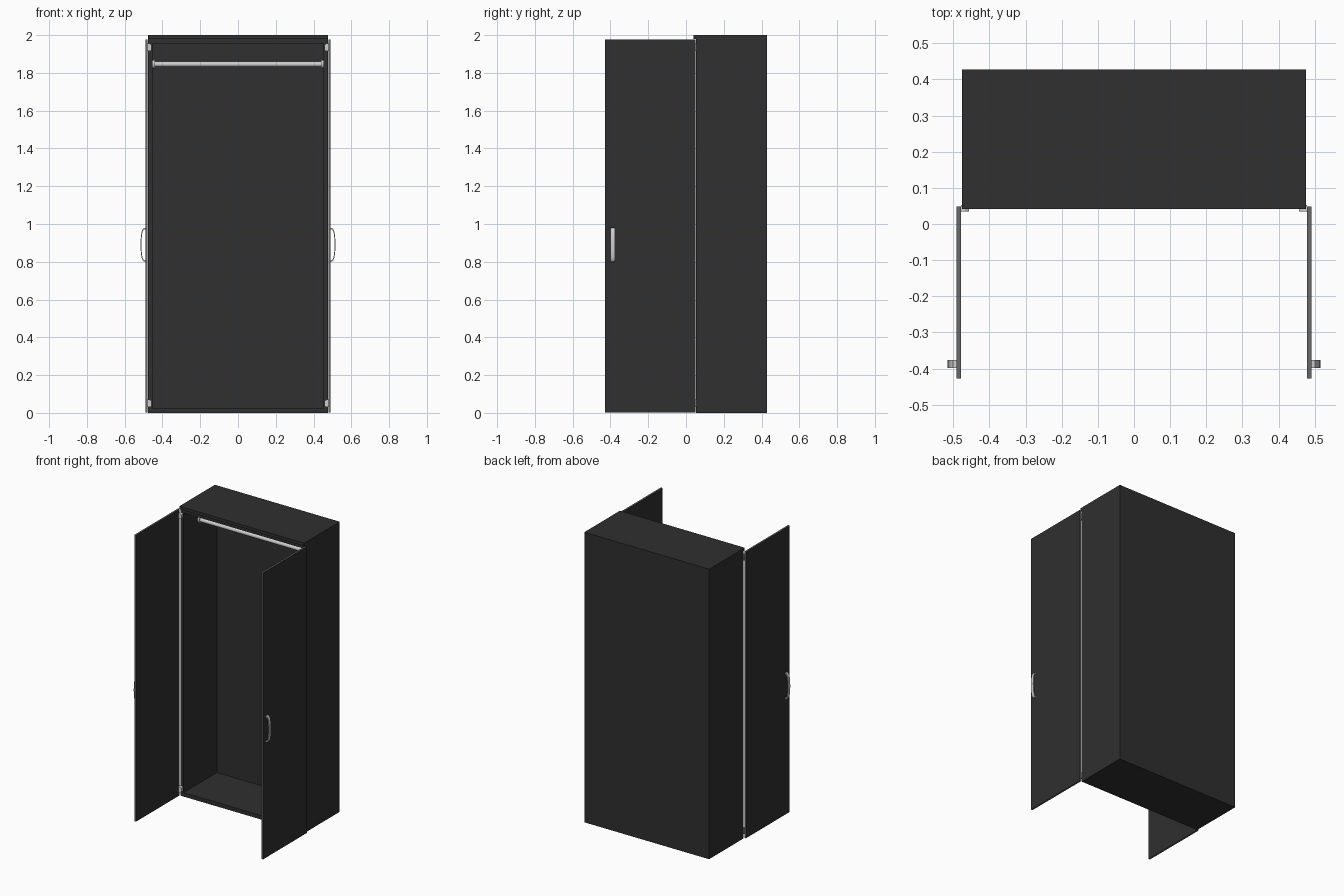
import bpy, bmesh, math

if "Cube" in bpy.data.objects:
    bpy.data.objects.remove(bpy.data.objects["Cube"])

def material(name, v):
    m = bpy.data.materials.new(name)
    m.diffuse_color = (v, v, v, 1)
    m.use_nodes = True
    m.node_tree.nodes["Principled BSDF"].inputs["Base Color"].default_value = m.diffuse_color
    return m

black = material("charcoal_panel", 0.029)
edge = material("grey_edge_band", 0.14)
metal = material("brushed_metal", 0.62)

def finish(name, bm, mats):
    bmesh.ops.recalc_face_normals(bm, faces=bm.faces)
    me = bpy.data.meshes.new(name)
    bm.to_mesh(me)
    bm.free()
    ob = bpy.data.objects.new(name, me)
    bpy.context.collection.objects.link(ob)
    for m in mats:
        me.materials.append(m)
    return ob

def box(name, x, y, z, *mats):
    bm = bmesh.new()
    bmesh.ops.create_cube(bm, size=1)
    for v in bm.verts:
        for i, (a, b) in enumerate((x, y, z)):
            v.co[i] = a if v.co[i] < 0 else b
    return finish(name, bm, mats)

def prism(name, outline, depth, axis, mat):
    """Extrude a flat outline between two offsets along axis (1 = y, 2 = z)."""
    bm = bmesh.new()
    def put(a, b, d):
        return (a, d, b) if axis == 1 else (a, b, d)
    lo, hi = depth
    f = bm.faces.new([bm.verts.new(put(a, b, lo)) for a, b in outline])
    ext = bmesh.ops.extrude_face_region(bm, geom=[f])
    for e in ext["geom"]:
        if isinstance(e, bmesh.types.BMVert):
            e.co[axis] = hi
    return finish(name, bm, [mat])

def rod(name, x0, x1, r, y, z):
    bpy.ops.mesh.primitive_cylinder_add(vertices=32, radius=r, depth=abs(x1 - x0),
        location=((x0 + x1) / 2, y, z), rotation=(0, math.pi / 2, 0))
    ob = bpy.context.object
    ob.name = name
    ob.data.materials.append(metal)
    bpy.ops.object.shade_smooth_by_angle()

# carcass: top cap overhangs the front slightly
FRONT, BACK = 0.053, 0.428
box("top_cap", (-0.476, 0.476), (0.041, BACK), (1.98, 2.0), black)
box("top_rail", (-0.452, 0.452), (FRONT, BACK), (1.955, 1.98), black)
box("bottom_panel", (-0.452, 0.452), (FRONT, BACK), (0, 0.027), black)
box("back_panel", (-0.452, 0.452), (BACK - 0.012, BACK), (0.027, 1.955), black)

# hanging rail
rod("hanging_rail", -0.45, 0.45, 0.014, 0.225, 1.846)

for s, side in ((-1, "left"), (1, "right")):
    def span(a, b):
        return tuple(sorted((s * a, s * b)))
    box(side + "_side_panel", span(0.452, 0.476), (FRONT, BACK), (0, 1.98), black)
    rod(side + "_rail_socket", s * 0.440, s * 0.452, 0.022, 0.225, 1.846)

    # opened door with grey narrow edges
    door = box(side + "_door", span(0.479, 0.491), (-0.428, 0.049), (0.003, 1.978), black, edge)
    for p in door.data.polygons:
        p.material_index = 0 if abs(p.normal.x) > 0.5 else 1

    # hinges in front of the carcass edge
    for z, pos in ((0.05, "lower"), (1.935, "upper")):
        prism(side + "_" + pos + "_hinge",
              [(s * 0.457, z - 0.013), (s * 0.468, z - 0.02), (s * 0.479, z - 0.02),
               (s * 0.479, z + 0.02), (s * 0.468, z + 0.02), (s * 0.457, z + 0.013)],
              (0.035, FRONT), 1, metal)

    # bowed strap handle
    n = 16
    def arc(height, half):
        return [(s * (0.491 + height * math.sin(math.pi * i / n) ** 0.6),
                 0.89 - half * math.cos(math.pi * i / n)) if 0 < i < n else
                (s * 0.491, 0.89 + (half if i else -half)) for i in range(n + 1)]
    h = prism(side + "_handle", arc(0.025, 0.09) + arc(0.020, 0.082)[::-1],
              (-0.399, -0.376), 1, metal)
    bpy.context.view_layer.objects.active = h
    bpy.ops.object.select_all(action='DESELECT')
    h.select_set(True)
    bpy.ops.object.shade_smooth_by_angle()
